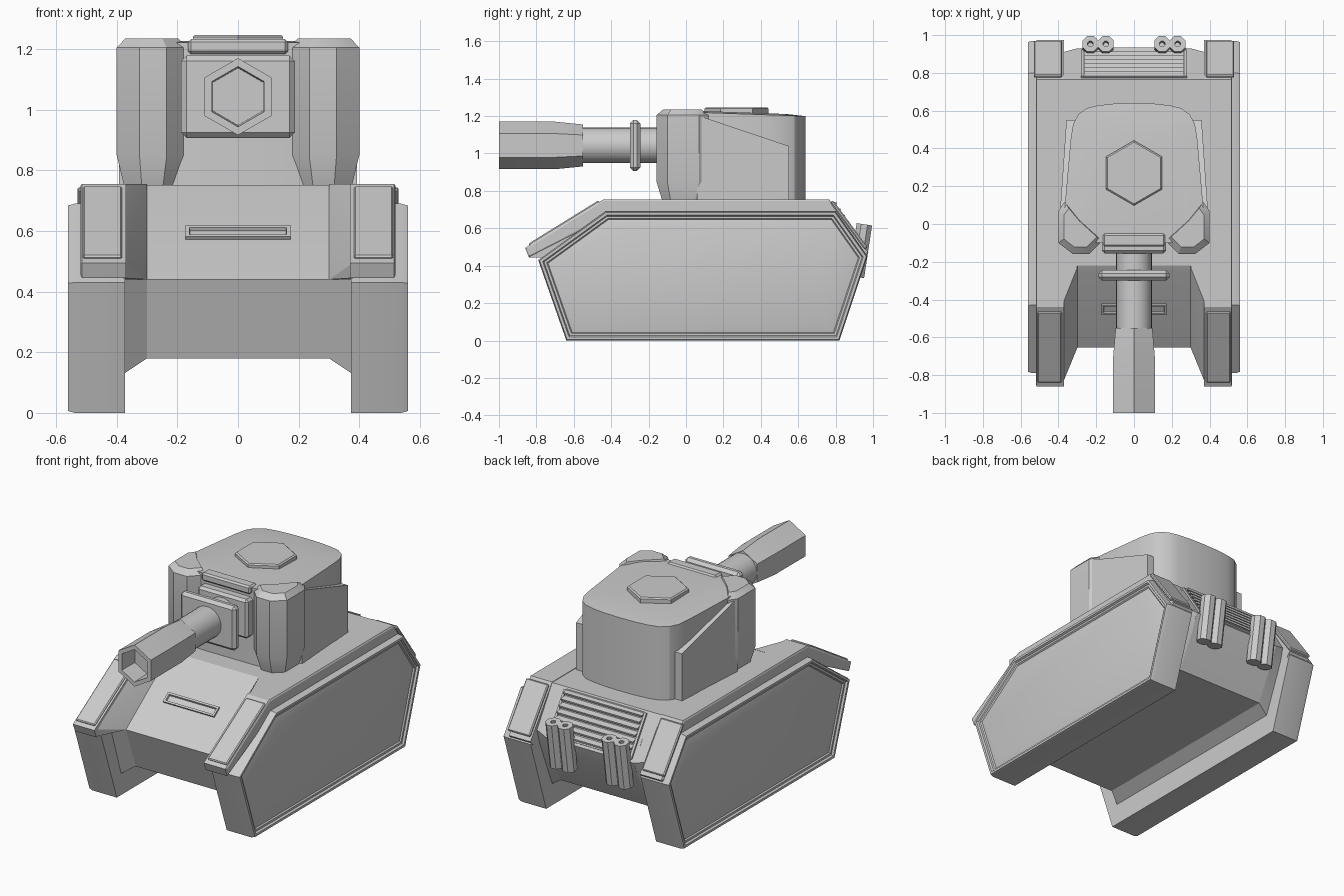
import bpy, bmesh, math
from mathutils import Vector, Matrix

if "Cube" in bpy.data.objects:
    bpy.data.objects.remove(bpy.data.objects["Cube"])


def finish(name, bm, mirror=False):
    """Turn a bmesh into a named object, optionally mirrored across x."""
    bmesh.ops.recalc_face_normals(bm, faces=bm.faces)
    me = bpy.data.meshes.new(name)
    bm.to_mesh(me)
    bm.free()
    ob = bpy.data.objects.new(name, me)
    bpy.context.collection.objects.link(ob)
    if mirror:
        m = ob.modifiers.new("Mirror", 'MIRROR')
        m.use_mirror_merge = False
    bpy.ops.object.select_all(action='DESELECT')
    ob.select_set(True)
    bpy.context.view_layer.objects.active = ob
    bpy.ops.object.shade_smooth_by_angle(angle=math.radians(25))
    return ob


def loft(rings):
    """Closed solid through rings of equal point count."""
    bm = bmesh.new()
    vs = [[bm.verts.new(p) for p in r] for r in rings]
    n = len(vs[0])
    for a, b in zip(vs, vs[1:]):
        for i in range(n):
            bm.faces.new((a[i], a[(i + 1) % n], b[(i + 1) % n], b[i]))
    bm.faces.new(vs[0][::-1])
    end = bm.faces.new(vs[-1])
    bmesh.ops.recalc_face_normals(bm, faces=bm.faces)
    return bm, end


def inset(bm, face, steps):
    for t, d in steps:
        bmesh.ops.inset_individual(bm, faces=[face], thickness=t, depth=d, use_even_offset=True)


def side(x, pts):
    return [(x, y, z) for y, z in pts]


def hull(name, pts, mirror=True):
    bm = bmesh.new()
    for p in pts:
        bm.verts.new(p)
    bmesh.ops.convex_hull(bm, input=bm.verts)
    bmesh.ops.dissolve_limit(bm, angle_limit=0.02, verts=bm.verts, edges=bm.edges)
    return finish(name, bm, mirror)


def box(name, c, s, rx=0.0, bevel=0.0, mirror=False, steps=None):
    bm = bmesh.new()
    bmesh.ops.create_cube(bm, size=1)
    bmesh.ops.scale(bm, vec=s, verts=bm.verts)
    if bevel:
        bmesh.ops.bevel(bm, geom=bm.edges[:], offset=bevel, segments=1, affect='EDGES')
    if steps:
        bm.normal_update()
        inset(bm, max(bm.faces, key=lambda f: f.normal.z), steps)
    bmesh.ops.transform(bm, matrix=Matrix.Translation(c) @ Matrix.Rotation(rx, 4, 'X'), verts=bm.verts)
    return finish(name, bm, mirror)


def ring_y(r, y, n, z=1.043):
    return [(r * math.sin(2 * math.pi * i / n), y, z + r * math.cos(2 * math.pi * i / n)) for i in range(n)]


# Track units with raised rim and pillowed side panel
track = [(-.64, 0), (.82, 0), (.97, .45), (.80, .69), (-.43, .69), (-.79, .43)]
bm, f = loft([side(.372, track), side(.538, track)])
inset(bm, f, [(.006, .022), (.014, 0), (.006, -.012), (.012, 0), (.006, -.008), (.045, .012)])
finish("track_unit", bm, True)

# Fenders over the tracks, with raised front and rear plates
fender = [(-.86, .495), (-.84, .445), (-.42, .66), (.75, .68), (.95, .44),
          (.975, .47), (.765, .755), (-.44, .755)]
bm, f = loft([side(.37, fender), side(.515, fender)])
inset(bm, f, [(.008, .005)])
finish("fender", bm, True)
box("fender_front_plate", (.447, -.65, .625), (.13, .44, .02), math.atan2(.26, .42), .006, True)
box("fender_rear_plate", (.455, .872, .617), (.15, .31, .02), -math.atan2(.285, .21), .006, True)

# Central hull
body = [(-.655, .44), (-.25, .735), (-.22, .752), (.765, .752), (.93, .50), (.90, .42), (.78, .18), (-.56, .18)]
bm, f = loft([side(-.302, body), side(.302, body)])
finish("hull_body", bm)

# Sloped hull sides joining body to tracks
outer = [(-.70, .44), (-.43, .735), (-.40, .752), (.765, .752), (.91, .52), (.88, .42), (.76, .13), (-.60, .13)]
bm, f = loft([side(.30, body), side(.375, outer)])
finish("hull_side", bm, True)
hull("front_cheek_wall", [(.38, -.85, .495), (.38, -.84, .445), (.38, -.43, .755), (.30, -.23, .755),
                          (.30, -.655, .44), (.38, -.23, .755), (.38, -.62, .44)])

# Vision slot on the front slope
box("front_slot", (0, -.447, .59), (.345, .065, .025), math.atan2(.295, .405), 0, False,
    [(.012, 0), (.003, -.012)])

# Rear grille
slope = -math.atan2(.252, .165)
box("grille_frame", (0, .848, .627), (.56, .27, .02), slope, 0, False, [(.015, 0), (.002, -.008)])
for i in range(7):
    t = i / 6
    box("grille_slat", (0, .79 + .125 * t, .735 - .195 * t), (.53, .035, .012), -.25)

# Paired octagonal exhaust pipes
for x in (.149, .231):
    bm, f = loft([[(.045 * math.cos(math.pi * (i + .5) / 4), .045 * math.sin(math.pi * (i + .5) / 4), z)
                   for i in range(8)] for z in (-.14, .145)])
    inset(bm, f, [(.027, 0), (.001, -.05)])
    bmesh.ops.transform(bm, matrix=Matrix.Translation((x, .932, .478)) @ Matrix.Rotation(-.15, 4, 'X'),
                        verts=bm.verts)
    finish("exhaust_pipe", bm, True)
box("exhaust_bracket", (.19, .90, .46), (.12, .06, .2), -.15, 0, True)

# Turret shell
half = [(0, .64), (.10, .638), (.19, .628), (.25, .613), (.295, .58), (.322, .53), (.335, .45),
        (.372, .03), (.335, -.075), (.19, -.10)]
plan = half + [(-x, y) for x, y in half[:0:-1]]


def turret_ring(z, k=1.0, drop=0.0):
    return [(x * k, .25 + (y - .25) * k, z - drop * max(0, y)) for x, y in plan]


bm, f = loft([turret_ring(.745), turret_ring(1.222, 1, .035)])
inset(bm, f, [(.10, .008)])
finish("turret_shell", bm)

# Front corner armour of the turret
cheek = [(.165, -.085), (.235, -.158), (.325, -.158), (.40, -.10), (.40, .07), (.365, .12), (.29, .03)]


def cheek_ring(z, k):
    return [(.29 + (x - .29) * k, -.02 + (y + .02) * k, z) for x, y in cheek]


bm, f = loft([cheek_ring(.75, .78), cheek_ring(.85, 1), cheek_ring(1.205, 1), cheek_ring(1.235, .74)])
finish("turret_corner_armour", bm, True)

# Sloped side armour of the turret
hull("turret_side_armour", [(x, y, z) for y, zt, xo in ((.06, 1.205, .392), (.55, 1.04, .358))
                            for x in (.30, xo) for z in (.75, zt)])

# Roof lip and hexagonal hatch
box("turret_roof_lip", (0, -.085, 1.208), (.33, .07, .05), 0, .01)
bm, f = loft([[(r * math.sin(math.pi * i / 3), .27 + r * math.cos(math.pi * i / 3), z) for i in range(6)]
              for r, z in ((.172, 1.19), (.172, 1.24), (.163, 1.247))])
finish("roof_hatch", bm)

# Gun: mantlet, shield plate, barrel and hexagonal muzzle
box("gun_mantlet", (0, -.11, 1.043), (.34, .09, .24), 0, .015)
box("gun_shield", (0, -.272, 1.043), (.375, .055, .272), 0, .018)
bm, f = loft([ring_y(.095, -.08, 28), ring_y(.095, -.58, 28)])
finish("gun_barrel", bm)
bm, f = loft([ring_y(.112, -.55, 6), ring_y(.127, -.70, 6), ring_y(.127, -1.0, 6)])
inset(bm, f, [(.024, 0), (.004, -.12)])
finish("gun_muzzle", bm)
